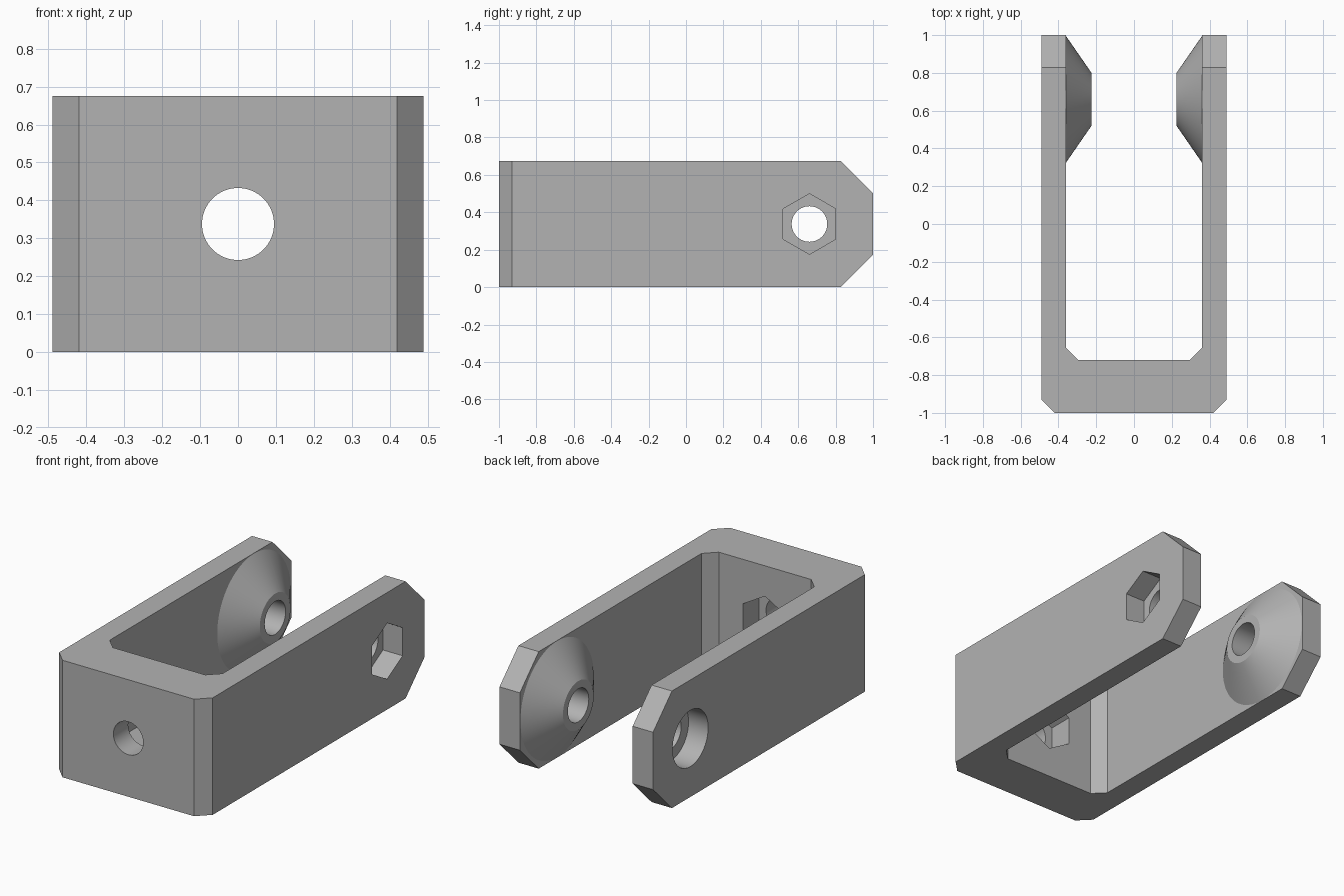
import bpy, bmesh
from math import pi, cos, sin, radians
from mathutils import Matrix, Vector

if "Cube" in bpy.data.objects:
    bpy.data.objects.remove(bpy.data.objects["Cube"])

HEIGHT = 0.675
MID = HEIGHT / 2
OUT, IN = 0.49, 0.36          # outer and inner half widths of the fork
PIN_Y = 0.66                  # pin axis position
BORE, SEAT = 0.095, 0.162     # through hole and bolt seat radii

grey = bpy.data.materials.new("plain_grey")
grey.use_nodes = True
colour = (0.45, 0.45, 0.45, 1)
grey.diffuse_color = colour
grey.node_tree.nodes["Principled BSDF"].inputs["Base Color"].default_value = colour


def add_object(name, bm):
    bmesh.ops.recalc_face_normals(bm, faces=bm.faces)
    mesh = bpy.data.meshes.new(name)
    bm.to_mesh(mesh)
    bm.free()
    mesh.materials.append(grey)
    obj = bpy.data.objects.new(name, mesh)
    bpy.context.collection.objects.link(obj)
    return obj


def turned(name, profile, axis, centre, sides=96):
    """Closed solid turned around an axis; profile is (distance, radius) pairs."""
    bm = bmesh.new()
    rings = [[bm.verts.new((r * cos(2 * pi * i / sides), r * sin(2 * pi * i / sides), d))
              for i in range(sides)] for d, r in profile]
    for a, b in zip(rings, rings[1:]):
        for i in range(sides):
            j = (i + 1) % sides
            bm.faces.new((a[i], a[j], b[j], b[i]))
    bm.faces.new(rings[0])
    bm.faces.new(rings[-1])
    # local x becomes world z, so six-sided shapes stand on a corner
    up, ax = Vector((0, 0, 1)), Vector(axis)
    rot = Matrix((up, ax.cross(up), ax)).transposed().to_4x4()
    bm.transform(Matrix.Translation(centre) @ rot)
    return add_object(name, bm)


def combine(target, tool, operation):
    mod = target.modifiers.new(tool.name, 'BOOLEAN')
    mod.operation = operation
    mod.solver = 'EXACT'
    mod.object = tool
    bpy.context.view_layer.objects.active = target
    bpy.ops.object.modifier_apply(modifier=mod.name)
    bpy.data.objects.remove(tool)


# U-shaped fork body with chamfered corners
half = [(0.42, -1), (OUT, -0.93), (OUT, 1), (IN, 1), (IN, -0.655), (0.295, -0.72)]
outline = half + [(-x, y) for x, y in reversed(half)]
bm = bmesh.new()
base = bm.faces.new([bm.verts.new((x, y, 0)) for x, y in outline])
top = bmesh.ops.extrude_face_region(bm, geom=[base])["geom"]
bmesh.ops.translate(bm, verts=[g for g in top if isinstance(g, bmesh.types.BMVert)],
                    vec=(0, 0, HEIGHT))
tips = [e for e in bm.edges if all(v.co.y > 0.99 for v in e.verts)
        and abs(e.verts[0].co.z - e.verts[1].co.z) < 0.01]
bmesh.ops.bevel(bm, geom=tips, offset=0.172, segments=1, affect='EDGES')
fork = add_object("fork_bracket", bm)

# Conical bosses on the inner faces of both arms
for side in (1, -1):
    boss = turned("boss", [(-0.225, 0.14), (-IN, 0.335), (-0.42, 0.2)],
                  (-side, 0, 0), (0, PIN_Y, MID))
    combine(fork, boss, 'UNION')

# Pin hole, hexagonal nut seat and round head seat
pin = (0, PIN_Y, MID)
combine(fork, turned("pin_hole", [(-1, BORE), (1, BORE)], (1, 0, 0), pin), 'DIFFERENCE')
combine(fork, turned("nut_seat", [(OUT - 0.125, SEAT), (1, SEAT)], (1, 0, 0), pin, 6),
        'DIFFERENCE')
combine(fork, turned("head_seat", [(OUT - 0.125, SEAT), (1, SEAT)], (-1, 0, 0), pin),
        'DIFFERENCE')

# Stem hole through the front wall with a hexagonal seat inside
stem = (0, -1, MID)
combine(fork, turned("stem_hole", [(-0.2, BORE), (0.5, BORE)], (0, 1, 0), stem), 'DIFFERENCE')
combine(fork, turned("stem_nut_seat", [(0.135, SEAT), (0.5, SEAT)], (0, 1, 0), stem, 6),
        'DIFFERENCE')

bpy.ops.object.select_all(action='DESELECT')
fork.select_set(True)
bpy.context.view_layer.objects.active = fork
bpy.ops.object.shade_smooth_by_angle(angle=radians(25))
